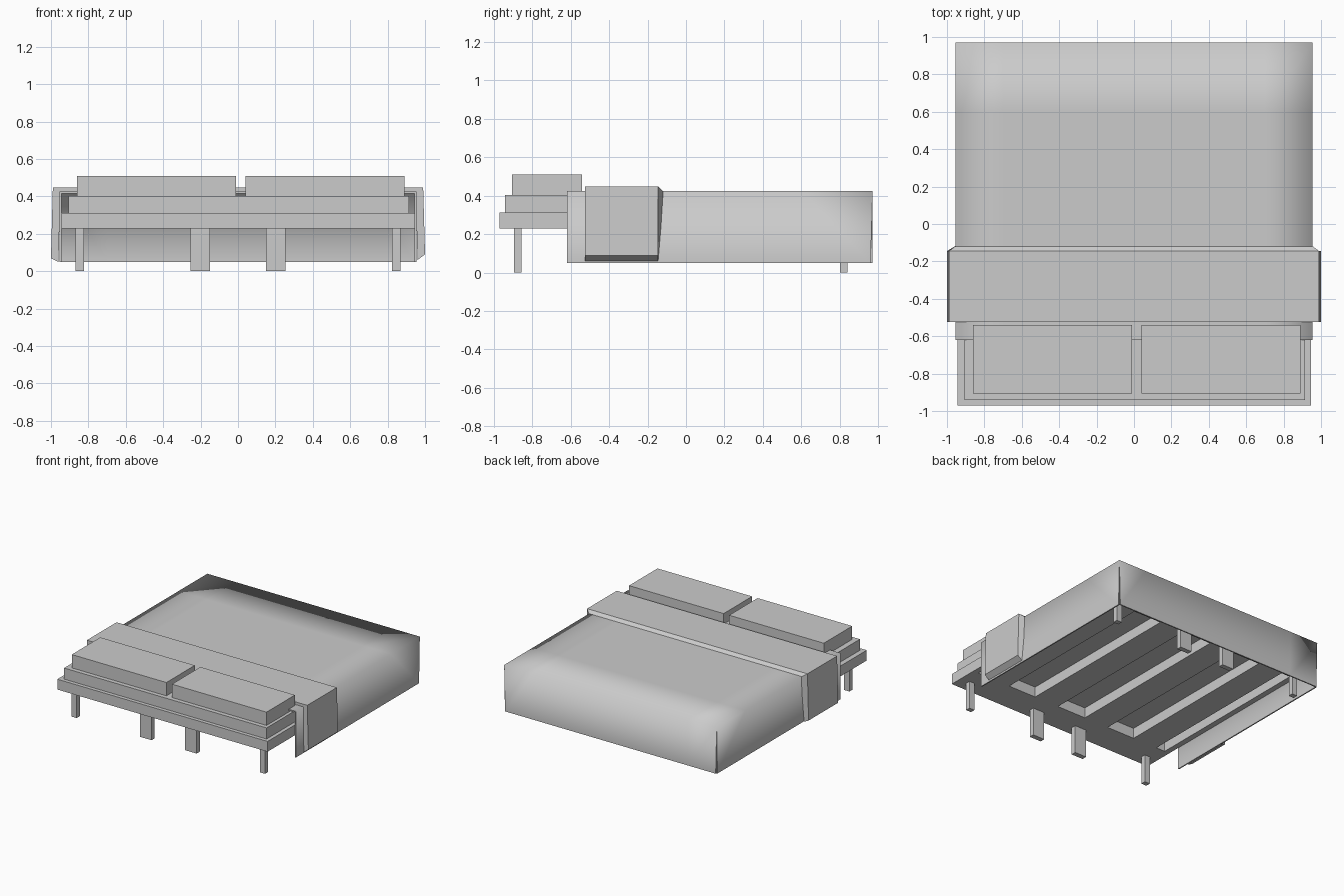
import bpy
import bmesh

if "Cube" in bpy.data.objects:
    bpy.data.objects.remove(bpy.data.objects["Cube"])

grey = bpy.data.materials.new("plain grey")
grey.use_nodes = True
grey.diffuse_color = (0.6, 0.6, 0.6, 1)
grey.node_tree.nodes["Principled BSDF"].inputs["Base Color"].default_value = (0.6, 0.6, 0.6, 1)


def finish(name, bm):
    """Turn a bmesh into a named grey object."""
    bmesh.ops.recalc_face_normals(bm, faces=bm.faces)
    mesh = bpy.data.meshes.new(name)
    bm.to_mesh(mesh)
    bm.free()
    mesh.materials.append(grey)
    obj = bpy.data.objects.new(name, mesh)
    bpy.context.collection.objects.link(obj)
    return obj


def add_box(bm, x, y, z):
    """Add a box given by its (low, high) range on each axis."""
    verts = bmesh.ops.create_cube(bm, size=1)["verts"]
    for v in verts:
        v.co = [r[0] if c < 0 else r[1] for r, c in zip((x, y, z), v.co)]


def box(name, x, y, z):
    bm = bmesh.new()
    add_box(bm, x, y, z)
    return finish(name, bm)


# Slatted frame: end rails, side rails and four wide slats
FRAME_Z = (0.228, 0.312)
bm = bmesh.new()
add_box(bm, (-0.945, 0.945), (-0.97, -0.72), FRAME_Z)
add_box(bm, (-0.945, 0.945), (0.72, 0.92), FRAME_Z)
for side in (-1, 1):
    for inner, outer in ((0.13, 0.35), (0.6, 0.82), (0.9, 0.945)):
        add_box(bm, sorted((side * inner, side * outer)), (-0.72, 0.72), FRAME_Z)
finish("bed_frame", bm)

# Legs: narrow at the corners, wide near the middle
for end, y in (("front", (-0.895, -0.855)), ("back", (0.8, 0.84))):
    for side, label in ((-1, "right"), (1, "left")):
        for kind, inner, outer in (("corner", 0.823, 0.87), ("middle", 0.15, 0.255)):
            box(f"{end}_{label}_{kind}_leg", sorted((side * inner, side * outer)),
                y, (0, FRAME_Z[0]))

# Mattress and pillows
box("mattress", (-0.905, 0.915), (-0.94, 0.9), (FRAME_Z[1], 0.402))
box("right_pillow", (-0.86, -0.01), (-0.905, -0.54), (0.402, 0.51))
box("left_pillow", (0.04, 0.89), (-0.905, -0.54), (0.402, 0.51))

# Blanket: a thin sheet with hanging sides, slit at the back corners
TOP, HEM = 0.425, 0.05
xs = (-0.955, -0.7, 0.7, 0.955)
ys = (-0.62, 0.6, 0.97)
bm = bmesh.new()
grid = [[bm.verts.new((x, y, TOP)) for y in ys] for x in xs]
for i in range(len(xs) - 1):
    for j in range(len(ys) - 1):
        bm.faces.new((grid[i][j], grid[i + 1][j], grid[i + 1][j + 1], grid[i][j + 1]))


def hang(row, shrink_x, shrink_y):
    """Drop a skirt from a row of top edge points."""
    low = [bm.verts.new((v.co.x * shrink_x, min(v.co.y, shrink_y), HEM)) for v in row]
    for k in range(len(row) - 1):
        bm.faces.new((row[k], row[k + 1], low[k + 1], low[k]))


hang(grid[0], 1, 0.96)
hang(grid[-1], 1, 0.96)
hang([column[-1] for column in grid], 0.99, 1)
bmesh.ops.recalc_face_normals(bm, faces=bm.faces)
if max(bm.faces, key=lambda f: f.calc_area()).normal.z < 0:
    bmesh.ops.reverse_faces(bm, faces=bm.faces)
bmesh.ops.solidify(bm, geom=bm.faces[:], thickness=0.01)
for face in bm.faces:
    rim = min(e.calc_length() for e in face.edges) < 0.014
    face.smooth = not rim
    if rim:
        for e in face.edges:
            e.smooth = False
finish("blanket", bm)

# Folded blanket band: a flared arch whose back edge slopes down to the blanket
outer = ((-1, 0.07), (-0.99, 0.447), (0.99, 0.447), (1, 0.09))
inner = ((-0.96, 0.05), (-0.95, 0.42), (0.95, 0.42), (0.96, 0.06))
back = (-0.145, -0.115, -0.115, -0.145)
bm = bmesh.new()
rings = []
for k in range(len(outer)):
    (ox, oz), (ix, iz) = outer[k], inner[k]
    rings.append([bm.verts.new(p) for p in (
        (ix, -0.525, iz), (ox, -0.525, oz), (ox, -0.145, oz), (ix, back[k], iz))])
for a, b in zip(rings, rings[1:]):
    for k in range(4):
        n = (k + 1) % 4
        bm.faces.new((a[k], a[n], b[n], b[k]))
bm.faces.new(rings[0])
bm.faces.new(rings[-1])
finish("folded_band", bm)
